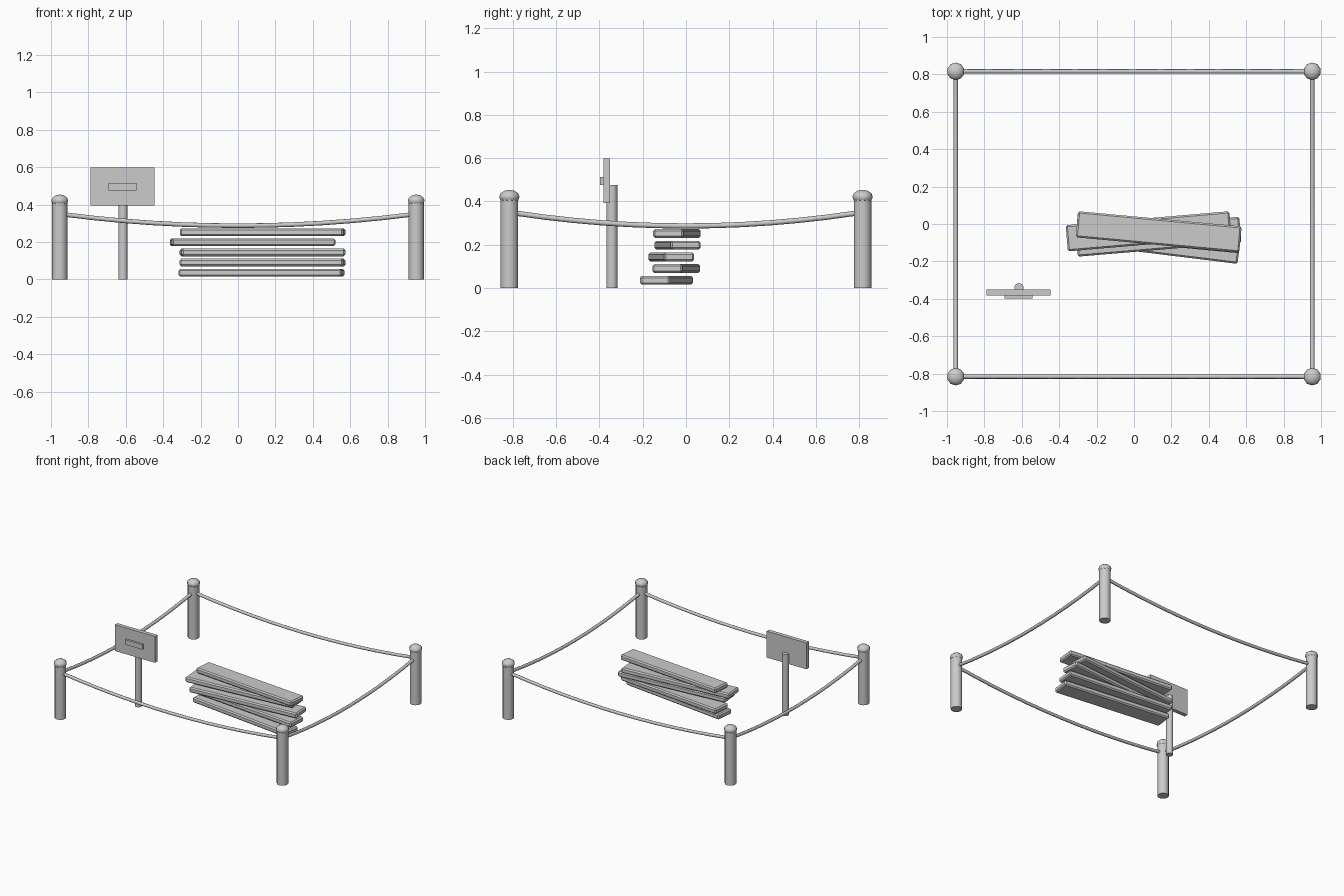
import bpy
from math import radians

if "Cube" in bpy.data.objects:
    bpy.data.objects.remove(bpy.data.objects["Cube"])

PX, PY = 0.953, 0.816  # corner post positions


def smooth(ob):
    bpy.context.view_layer.objects.active = ob
    ob.select_set(True)
    bpy.ops.object.shade_smooth_by_angle(angle=radians(40))
    ob.select_set(False)


def box(name, loc, size, rot=0.0, bevel=0.0):
    bpy.ops.mesh.primitive_cube_add(size=1, location=loc, rotation=(0, 0, radians(rot)))
    ob = bpy.context.object
    ob.name = name
    ob.scale = size
    bpy.ops.object.transform_apply(location=False, rotation=False, scale=True)
    if bevel:
        m = ob.modifiers.new("bevel", 'BEVEL')
        m.width = bevel
        m.segments = 1
    return ob


def cylinder(name, x, y, r, h, sides):
    bpy.ops.mesh.primitive_cylinder_add(vertices=sides, radius=r, depth=h, location=(x, y, h / 2))
    ob = bpy.context.object
    ob.name = name
    smooth(ob)
    return ob


def rope(name, a, b, z_end=0.346, z_mid=0.287, n=12):
    # sagging parabola between two points
    cu = bpy.data.curves.new(name, 'CURVE')
    cu.dimensions = '3D'
    cu.bevel_depth = 0.012
    cu.bevel_resolution = 2
    cu.use_fill_caps = True
    sp = cu.splines.new('POLY')
    sp.points.add(n)
    for i, p in enumerate(sp.points):
        t = i / n
        z = z_mid + (z_end - z_mid) * (2 * t - 1) ** 2
        p.co = (a[0] + (b[0] - a[0]) * t, a[1] + (b[1] - a[1]) * t, z, 1)
    sp.use_smooth = True
    ob = bpy.data.objects.new(name, cu)
    bpy.context.collection.objects.link(ob)


# Corner posts with rounded caps
for sy, fb in ((-1, "front"), (1, "back")):
    for sx, lr in ((-1, "left"), (1, "right")):
        x, y = sx * PX, sy * PY
        cylinder(f"{fb}_{lr}_post", x, y, 0.041, 0.42, 12)
        bpy.ops.mesh.primitive_uv_sphere_add(segments=10, ring_count=6, radius=0.047, location=(x, y, 0.421))
        cap = bpy.context.object
        cap.name = f"{fb}_{lr}_post_cap"
        cap.scale.z = 0.7
        smooth(cap)

# Sagging ropes around the enclosure
e = 0.03
for s, n in ((-1, "front"), (1, "back")):
    rope(f"{n}_rope", (-PX + e, s * PY), (PX - e, s * PY))
for s, n in ((-1, "left"), (1, "right")):
    rope(f"{n}_rope", (s * PX, -PY + e), (s * PX, PY - e))

# Stack of planks: centre x, centre y, turn in degrees
planks = [(0.126, -0.09, -7), (0.131, -0.045, -5.4), (0.131, -0.068, 4.8),
          (0.078, -0.039, 4.9), (0.132, -0.042, -5.3)]
for i, (x, y, a) in enumerate(planks):
    box(f"plank_{i + 1}", (x, y, 0.036 + 0.054 * i), (0.878, 0.14, 0.041), a, 0.009)

# Sign: post, board and small raised plate
cylinder("sign_post", -0.615, -0.342, 0.026, 0.476, 10)
box("sign_board", (-0.617, -0.366, 0.496), (0.342, 0.031, 0.204))
box("sign_plate", (-0.617, -0.387, 0.495), (0.15, 0.02, 0.038))
